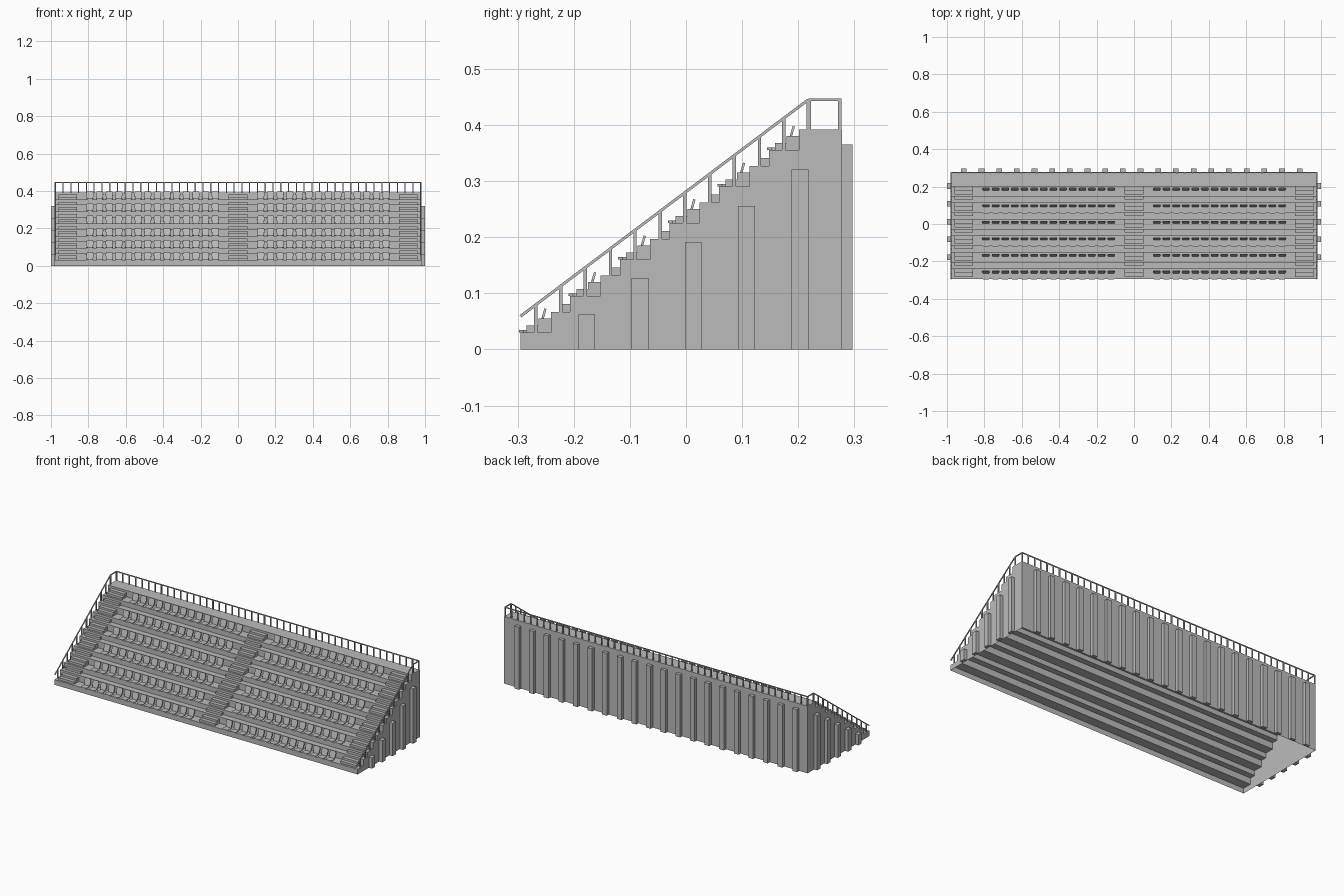
import bpy, bmesh
from mathutils import Matrix, Vector

if "Cube" in bpy.data.objects:
    bpy.data.objects.remove(bpy.data.objects["Cube"])

ROWS, RUN, RISE = 6, 0.0885, 0.065
FRONT, BACK, SIDE = -0.295, 0.278, 0.98
SEAT_Z, WALK_Z, WALK_Y = 0.03, 0.067, -0.241

grey = bpy.data.materials.new("concrete grey")
grey.use_nodes = True
grey.diffuse_color = (0.5, 0.5, 0.5, 1)
grey.node_tree.nodes["Principled BSDF"].inputs["Base Color"].default_value = (0.5, 0.5, 0.5, 1)


def finish(name, bm):
    bmesh.ops.recalc_face_normals(bm, faces=bm.faces)
    mesh = bpy.data.meshes.new(name)
    bm.to_mesh(mesh)
    bm.free()
    mesh.materials.append(grey)
    obj = bpy.data.objects.new(name, mesh)
    bpy.context.collection.objects.link(obj)
    return obj


def box(bm, x0, x1, y0, y1, z0, z1):
    size = Matrix.Diagonal((x1 - x0, y1 - y0, z1 - z0, 1))
    place = Matrix.Translation(((x0 + x1) / 2, (y0 + y1) / 2, (z0 + z1) / 2))
    bmesh.ops.create_cube(bm, size=1, matrix=place @ size)


def bar(bm, a, b, w):
    # square bar between two points
    a, b = Vector(a), Vector(b)
    d = b - a
    turn = d.to_track_quat('Z', 'Y').to_matrix().to_4x4()
    size = Matrix.Diagonal((w, w, d.length, 1))
    bmesh.ops.create_cube(bm, size=1, matrix=Matrix.Translation((a + b) / 2) @ turn @ size)


def prism(bm, outline, offset):
    # solid from a flat outline pushed along an offset
    face = bm.faces.new([bm.verts.new(p) for p in outline])
    out = bmesh.ops.extrude_face_region(bm, geom=[face], use_keep_orig=True)
    moved = [g for g in out["geom"] if isinstance(g, bmesh.types.BMVert)]
    bmesh.ops.translate(bm, verts=moved, vec=offset)


# Terrace shell, open underneath
profile = [(FRONT, 0)]
for k in range(ROWS):
    y, z = k * RUN, k * RISE
    profile += [(FRONT + y, SEAT_Z + z), (WALK_Y + y, SEAT_Z + z),
                (WALK_Y + y, WALK_Z + z), (FRONT + RUN + y, WALK_Z + z)]
profile[-1] = (BACK, profile[-1][1])
top_z = profile[-1][1]
profile.append((BACK, 0))
bm = bmesh.new()
left = [bm.verts.new((SIDE, y, z)) for y, z in profile]
right = [bm.verts.new((-SIDE, y, z)) for y, z in profile]
for i in range(len(profile) - 1):
    bm.faces.new((left[i], left[i + 1], right[i + 1], right[i]))
bm.faces.new(left)
bm.faces.new(right)
finish("terrace_shell", bm)

# Aisle stairs between the levels
bm = bmesh.new()
for cx in (-0.91, 0, 0.91):
    for k in range(ROWS):
        y, z = k * RUN, k * RISE
        x0, x1 = cx - 0.05, cx + 0.05
        box(bm, x0, x1, -0.284 + y, WALK_Y + y, SEAT_Z + z, 0.043 + z)
        box(bm, x0, x1, -0.263 + y, WALK_Y + y, 0.043 + z, 0.055 + z)
        if k < ROWS - 1:
            box(bm, x0, x1, -0.223 + y, FRONT + RUN + y, WALK_Z + z, 0.081 + z)
finish("aisle_stairs", bm)

# Seats: rounded pan and reclined, tapered back
pans, backs = bmesh.new(), bmesh.new()
for k in range(ROWS):
    for side in (-1, 1):
        for i in range(14):
            at = Vector((side * (0.122 + i * 0.0515), k * RUN, k * RISE))
            pan = [(-0.016, -0.257), (-0.02, -0.29), (-0.014, -0.298),
                   (0.014, -0.298), (0.02, -0.29), (0.016, -0.257)]
            prism(pans, [at + Vector((x, y, SEAT_Z + 0.0005)) for x, y in pan], (0, 0, 0.004))
            back = [(-0.016, 0), (-0.02, 0.7), (-0.016, 1), (0.016, 1), (0.02, 0.7), (0.016, 0)]
            prism(backs, [at + Vector((x, -0.264 + 0.0115 * t, 0.033 + 0.04 * t)) for x, t in back],
                  (0, 0.004, -0.001))
finish("seat_pans", pans)
finish("seat_backs", backs)

# Buttresses on the back and both sides
bm = bmesh.new()
for i in range(20):
    x = -0.91 + i * 0.0945
    box(bm, x - 0.015, x + 0.015, BACK, 0.297, 0, 0.365)
finish("back_buttresses", bm)
bm = bmesh.new()
for s in (-1, 1):
    for i in range(5):
        y = -0.177 + i * 0.095
        x0, x1 = sorted((s * SIDE, s))
        box(bm, x0, x1, y - 0.015, y + 0.015, 0, 0.0625 + i * 0.0645)
finish("side_buttresses", bm)

# Side railings follow the slope, then level off
LOW, HIGH, END = (FRONT, 0.059), (0.218, 0.445), 0.274
for name, x in (("left_railing", 0.977), ("right_railing", -0.977)):
    bm = bmesh.new()
    bar(bm, (x, *LOW), (x, *HIGH), 0.005)
    bar(bm, (x, *HIGH), (x, END + 0.003, HIGH[1]), 0.005)
    slope = (HIGH[1] - LOW[1]) / (HIGH[0] - LOW[0])
    for k in range(ROWS):
        for y, z in ((-0.268, SEAT_Z), (-0.223, WALK_Z)):
            y, z = y + k * RUN, z + k * RISE
            bar(bm, (x, y, z), (x, y, LOW[1] + slope * (y - LOW[0])), 0.006)
    bar(bm, (x, HIGH[0], top_z), (x, *HIGH), 0.006)
    finish(name, bm)

# Back railing
bm = bmesh.new()
bar(bm, (-SIDE, END, HIGH[1]), (SIDE, END, HIGH[1]), 0.005)
for i in range(48):
    x = -0.977 + i * 1.954 / 47
    bar(bm, (x, END, top_z), (x, END, HIGH[1]), 0.006)
finish("back_railing", bm)
